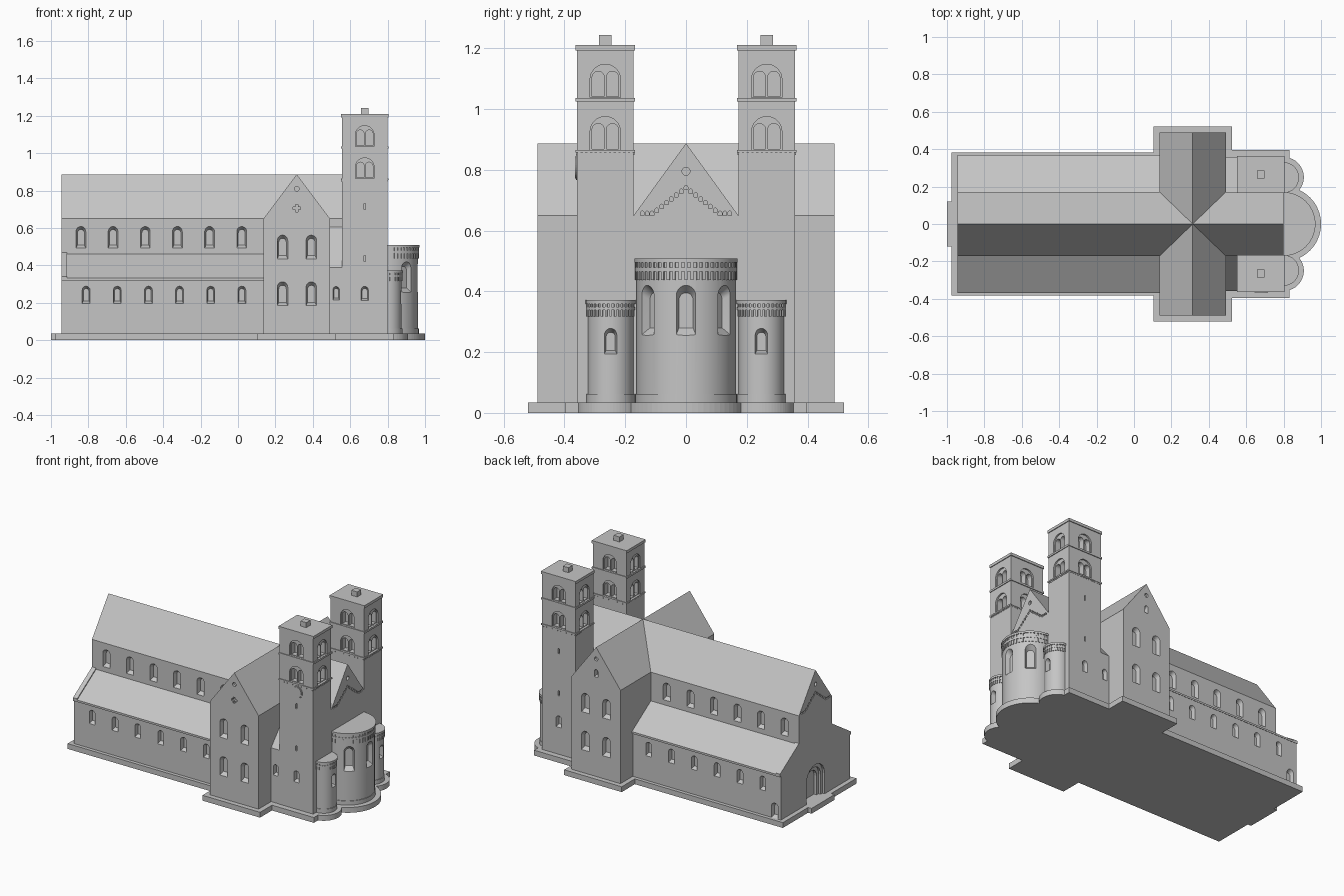
import bpy, bmesh, math
from mathutils import Matrix, Vector

cube = bpy.data.objects.get("Cube")
if cube:
    bpy.data.objects.remove(cube, do_unlink=True)

stone = bpy.data.materials.new("grey_stone")
stone.use_nodes = True
GREY = (0.56, 0.56, 0.56, 1)
stone.diffuse_color = GREY
stone.node_tree.nodes["Principled BSDF"].inputs["Base Color"].default_value = GREY

SOUTH, EAST, NORTH, WEST = 0, 90, 180, -90


def finish(name, bm):
    bmesh.ops.recalc_face_normals(bm, faces=bm.faces)
    mesh = bpy.data.meshes.new(name)
    bm.to_mesh(mesh)
    bm.free()
    mesh.materials.append(stone)
    obj = bpy.data.objects.new(name, mesh)
    bpy.context.collection.objects.link(obj)
    return obj


def add_box(bm, x, y, z, place=Matrix()):
    """Box between (low, high) pairs on each axis, moved by a matrix."""
    size = [b - a for a, b in (x, y, z)]
    mid = [(a + b) / 2 for a, b in (x, y, z)]
    m = Matrix.Translation(mid) @ Matrix.Diagonal((*size, 1))
    bmesh.ops.create_cube(bm, size=1, matrix=place @ m)


def box(name, x, y, z):
    bm = bmesh.new()
    add_box(bm, x, y, z)
    return finish(name, bm)


def prism(name, profile, axis, lo, hi):
    """Extrude a (side, height) profile along x or y."""
    bm = bmesh.new()
    put = (lambda a, z, t: (t, a, z)) if axis == "x" else (lambda a, z, t: (a, t, z))
    face = bm.faces.new([bm.verts.new(put(a, z, lo)) for a, z in profile])
    ext = bmesh.ops.extrude_face_region(bm, geom=[face])
    move = Vector(put(0, 0, hi - lo))
    bmesh.ops.translate(bm, vec=move, verts=[v for v in ext["geom"] if isinstance(v, bmesh.types.BMVert)])
    return finish(name, bm)


def add_drum(bm, x, y, r, z0, z1, n=64):
    bmesh.ops.create_cone(bm, cap_ends=True, segments=n, radius1=r, radius2=r, depth=z1 - z0,
                          matrix=Matrix.Translation((x, y, (z0 + z1) / 2)))


def drum(name, *args):
    bm = bmesh.new()
    add_drum(bm, *args)
    return finish(name, bm)


def boolean(obj, tool, operation="DIFFERENCE"):
    mod = obj.modifiers.new("cut", "BOOLEAN")
    mod.object, mod.operation, mod.solver = tool, operation, "EXACT"
    bpy.context.view_layer.objects.active = obj
    bpy.ops.object.modifier_apply(modifier=mod.name)
    bpy.data.objects.remove(tool, do_unlink=True)


# Opening outlines
def arch(w, h, n=10):
    r = w / 2
    arc = [(r * math.cos(math.pi * i / n), h - r + r * math.sin(math.pi * i / n)) for i in range(n + 1)]
    return [(-r, 0), (r, 0)] + arc


def circle(r, n=20):
    return [(r * math.cos(math.tau * i / n), r * math.sin(math.tau * i / n)) for i in range(n)]


def cross(a, b):
    pts = []
    for k in range(4):
        c, s = round(math.cos(k * math.pi / 2)), round(math.sin(k * math.pi / 2))
        pts += [(c * x - s * z, s * x + c * z) for x, z in ((b, a), (a, a), (a, b))]
    return pts


def cut(obj, openings):
    """Cut openings: (outline, position on wall, facing angle, depth, inner scale)."""
    bm = bmesh.new()
    for outline, pos, facing, depth, taper in openings:
        m = Matrix.Translation(pos) @ Matrix.Rotation(math.radians(facing), 4, "Z")
        mid = (min(z for _, z in outline) + max(z for _, z in outline)) / 2
        rings = []
        for y, s in ((-0.01, 1), (0, 1), (depth, taper)):
            rings.append([bm.verts.new(m @ Vector((x * s, y, mid + (z - mid) * s))) for x, z in outline])
        bm.faces.new(rings[0])
        bm.faces.new(rings[2])
        n = len(outline)
        for a, b in zip(rings, rings[1:]):
            for i in range(n):
                bm.faces.new((a[i], a[(i + 1) % n], b[(i + 1) % n], b[i]))
    tool = finish("cutter", bm)
    tool.hide_render = True
    boolean(obj, tool)


def window(w, h, pos, facing, depth=0.025, taper=0.72):
    return (arch(w, h), pos, facing, depth, taper)


# Plinth, joined into one slab
TOP = 0.035
plinth = box("plinth", (-0.975, 0.83), (-0.383, 0.383), (0, TOP))
for tool in (box("p", (0.105, 0.525), (-0.52, 0.52), (0, TOP)),
             box("p", (0.4, 0.831), (-0.396, 0.396), (0, TOP)),
             box("p", (-1.0, -0.9), (-0.12, 0.12), (0, TOP)),
             drum("p", 0.8, 0, 0.2, 0, TOP),
             drum("p", 0.8, 0.25, 0.108, 0, TOP),
             drum("p", 0.8, -0.25, 0.108, 0, TOP)):
    boolean(plinth, tool, "UNION")

# Nave and choir under one long gable roof
HALF, EAVE, RIDGE, WEST_X, EAST_X = 0.172, 0.65, 0.887, -0.945, 0.8
nave = prism("nave", [(-HALF, 0.02), (HALF, 0.02), (HALF, EAVE), (0, RIDGE), (-HALF, EAVE)], "x", WEST_X, EAST_X)
clerestory = []
for i in range(6):
    x = -0.84 + 0.172 * i
    clerestory += [window(0.052, 0.115, (x, -HALF, 0.493), SOUTH), window(0.052, 0.115, (x, HALF, 0.493), NORTH)]
cut(nave, clerestory)
# Stepped arch frieze and round light in both end gables
for x, facing in ((EAST_X, EAST), (WEST_X, WEST)):
    frieze = [(circle(0.013), (x, 0, 0.795), facing, 0.015, 1)]
    for i in range(-9, 10):
        y = i * 0.016
        frieze.append((arch(0.012, 0.014, 6), (x, y, max(0.735 - 0.78 * abs(y), 0.65)), facing, 0.01, 1))
    cut(nave, frieze)
# West portal with stepped orders
for w, h, d in ((0.19, 0.23, 0.015), (0.15, 0.205, 0.03), (0.11, 0.18, 0.05)):
    cut(nave, [(arch(w, h), (WEST_X, 0, TOP), WEST, d, 1)])

# Transept
TX0, TX1, TY = 0.136, 0.492, 0.488
TX = (TX0 + TX1) / 2
transept = prism("transept", [(TX0, 0.02), (TX1, 0.02), (TX1, EAVE), (TX, RIDGE), (TX0, EAVE)], "y", -TY, TY)
lights = []
for y, facing in ((-TY, SOUTH), (TY, NORTH)):
    lights += [window(0.056, 0.127, (x, y, z), facing) for x in (0.238, 0.392) for z in (0.185, 0.435)]
    lights.append((circle(0.013), (TX, y, 0.81), facing, 0.015, 1))
lights += [(cross(0.007, 0.02), (TX, -TY, 0.705), SOUTH, 0.015, 1),
           window(0.025, 0.05, (TX, TY, 0.69), NORTH)]
cut(transept, lights)

for s, side, facing in ((-1, "right", SOUTH), (1, "left", NORTH)):
    # Side aisle with lean-to roof, eave and raised west coping
    wall = 0.36
    aisle = prism(side + "_aisle", [(s * 0.165, 0.02), (s * wall, 0.02), (s * wall, 0.335), (s * 0.165, 0.462)],
                  "x", WEST_X, TX0 + 0.01)
    openings = [window(0.042, 0.092, (-0.812 + 0.1665 * i, s * wall, 0.197), facing) for i in range(6)]
    if s > 0:
        openings.append(window(0.05, 0.1, (-0.9, wall, TOP), NORTH))
    cut(aisle, openings)
    for part, x0, x1, rise in (("roof", -0.915, TX0 + 0.01, 0), ("coping", WEST_X, -0.915, 0.008)):
        prism(f"{side}_aisle_{part}", [(s * 0.165, 0.452), (s * 0.369, 0.32), (s * 0.369, 0.333 + rise),
                                       (s * 0.165, 0.465 + rise)], "x", x0, x1)

    # Bay between transept and tower
    bay = prism(side + "_choir_bay", [(s * 0.165, 0.02), (s * 0.357, 0.02), (s * 0.357, 0.39), (s * 0.165, 0.615)],
                "x", 0.48, 0.56)
    cut(bay, [window(0.034, 0.072, (0.525, s * 0.357, 0.215), facing)])

    # Tower shaft
    x0, x1, inner, outer = 0.555, EAST_X, 0.172, 0.359
    y0, y1 = sorted((s * inner, s * outer))
    xm, ym = (x0 + x1) / 2, (y0 + y1) / 2
    tower = box(side + "_tower", (x0, x1), (y0, y1), (0.02, 1.2))
    out = s * outer
    cut(tower, [window(0.038, 0.075, (xm, out, 0.213), facing),
                (arch(0.01, 0.034), (xm, out, 0.42), facing, 0.02, 1),
                (arch(0.01, 0.034), (xm, out, 0.698), facing, 0.02, 1)])
    # Twin belfry openings on all four sides, two storeys
    faces = [((xm, y0), SOUTH), ((xm, y1), NORTH), ((x0, ym), WEST), ((x1, ym), EAST)]
    outer_arches, inner_arches = [], []
    for (x, y), ang in faces:
        for z in (0.865, 1.037):
            outer_arches.append((arch(0.1, 0.11, 16), (x, y, z), ang, 0.01, 1))
            along = Matrix.Rotation(math.radians(ang), 3, "Z") @ Vector((0.0235, 0, 0))
            for k in (-1, 1):
                inner_arches.append((arch(0.04, 0.083), Vector((x, y, z + 0.004)) + along * k, ang, 0.045, 1))
    cut(tower, outer_arches)
    cut(tower, inner_arches)
    # Tower cornices, the lowest with dentils
    bm = bmesh.new()
    for z0, z1 in ((0.856, 0.865), (1.024, 1.036), (1.192, 1.21)):
        add_box(bm, (x0 - 0.005, x1 + 0.005), (y0 - 0.005, y1 + 0.005), (z0, z1))
    for i in range(12):
        t = (i + 0.5) / 12
        x, y = x0 + t * (x1 - x0), y0 + t * (y1 - y0)
        add_box(bm, (x - 0.005, x + 0.005), (y0 - 0.003, y1 + 0.003), (0.848, 0.856))
        add_box(bm, (x0 - 0.003, x1 + 0.003), (y - 0.004, y + 0.004), (0.848, 0.856))
    finish(side + "_tower_cornices", bm)
    box(side + "_tower_cap", (xm - 0.021, xm + 0.021), (ym - 0.021, ym + 0.021), (1.2, 1.243))

# Round dial on the south tower
for name, r, front in (("dial_rim", 0.042, -0.362), ("dial_face", 0.036, -0.365)):
    prism(name, [(0.68 + a, 0.808 + z) for a, z in circle(r, 32)], "y", front, -0.35)


def apse(name, y, r, top, frieze, teeth, openings):
    """Round apse with base ring, hanging arch frieze, dentils and cornice."""
    body = drum(name, EAST_X, y, r, 0.02, top - 0.005)
    cut(body, [window(w, h, (EAST_X + r * math.sin(a), y - r * math.cos(a), z), math.degrees(a), 0.03, 0.7)
               for w, h, z, a in openings])
    bm = bmesh.new()
    add_drum(bm, EAST_X, y, r + 0.004, 0.02, 0.062)
    add_drum(bm, EAST_X, y, r + 0.007, top - 0.013, top)
    add_drum(bm, EAST_X, y, r + 0.005, top - frieze * 0.62, top - frieze * 0.42)
    half = r * math.pi / teeth * 0.25
    for i in range(teeth + 1):
        a = math.pi * (i / teeth - 0.5)
        m = Matrix.Translation((EAST_X, y, 0)) @ Matrix.Rotation(a, 4, "Z")
        for z0, z1 in ((frieze, frieze * 0.6), (frieze * 0.45, 0.01)):
            add_box(bm, (r - 0.01, r + 0.005), (-half, half), (top - z0, top - z1), m)
    trim = finish(name + "_trim", bm)
    for o in (body, trim):
        bpy.ops.object.select_all(action="DESELECT")
        o.select_set(True)
        bpy.context.view_layer.objects.active = o
        bpy.ops.object.shade_smooth_by_angle(angle=math.radians(30))


EASTWARD = math.pi / 2
apse("main_apse", 0, 0.163, 0.508, 0.07, 26, [(0.066, 0.165, 0.255, EASTWARD + k * 0.9) for k in (-1, 0, 1)])
for s, side in ((-1, "right"), (1, "left")):
    apse(side + "_apse", s * 0.248, 0.075, 0.372, 0.055, 16, [(0.042, 0.085, 0.193, EASTWARD)])
